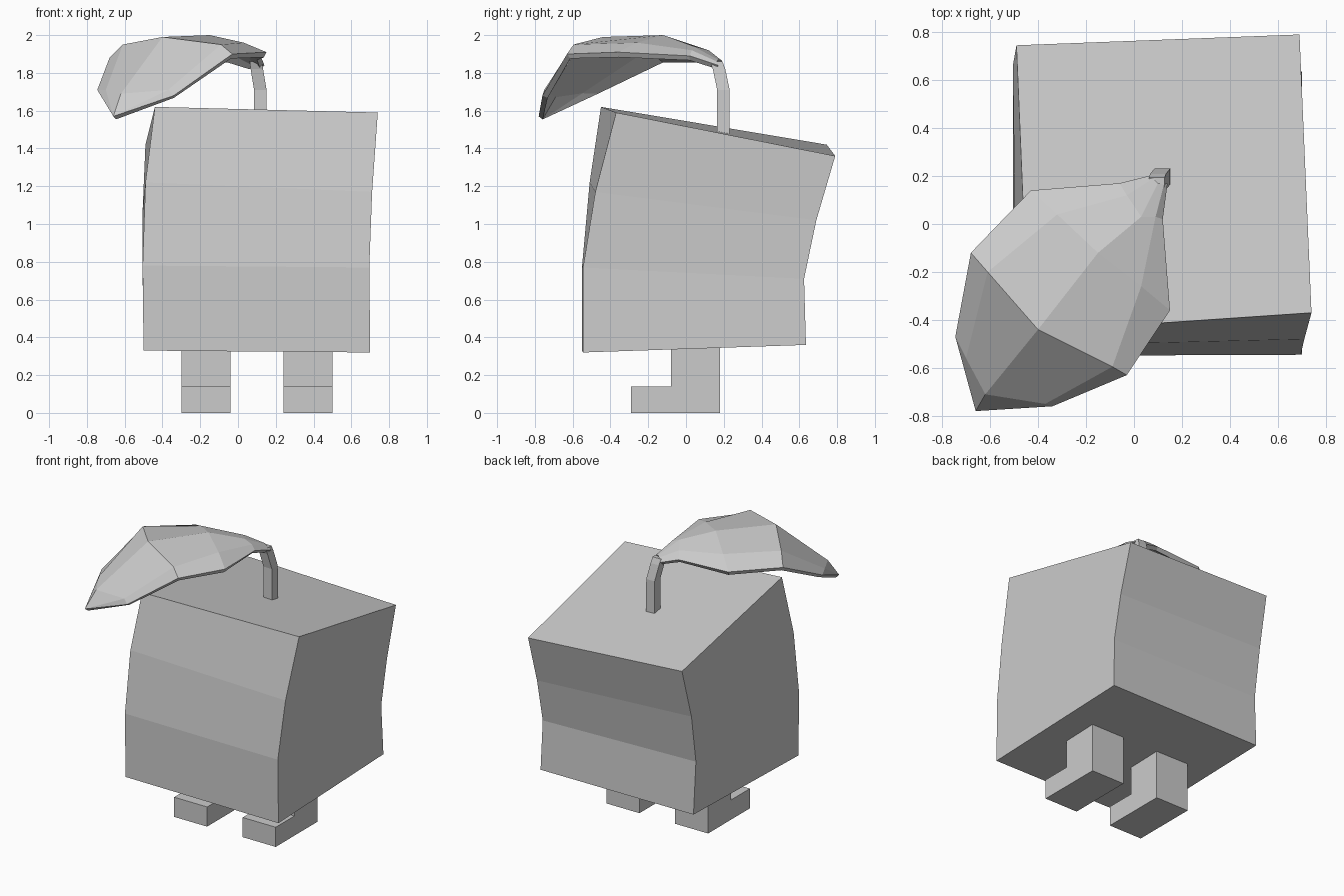
import bpy, bmesh

if "Cube" in bpy.data.objects:
    bpy.data.objects.remove(bpy.data.objects["Cube"])


def make(name, bm):
    mesh = bpy.data.meshes.new(name)
    bm.to_mesh(mesh)
    bm.free()
    ob = bpy.data.objects.new(name, mesh)
    bpy.context.collection.objects.link(ob)
    return ob


def loft(name, rings, closed=True):
    """Skin a list of equal-length sections; closed ones are capped."""
    bm = bmesh.new()
    rows = [[bm.verts.new(p) for p in r] for r in rings]
    n = len(rows[0])
    for a, b in zip(rows, rows[1:]):
        for i in range(n if closed else n - 1):
            j = (i + 1) % n
            bm.faces.new((a[i], a[j], b[j], b[i]))
    if closed:
        bm.faces.new(rows[0][::-1])
        bm.faces.new(rows[-1])
        bmesh.ops.recalc_face_normals(bm, faces=bm.faces)
    else:
        bmesh.ops.remove_doubles(bm, verts=bm.verts, dist=0.001)
        bm.normal_update()
        if sum(f.normal.z for f in bm.faces) < 0:
            bmesh.ops.reverse_faces(bm, faces=bm.faces)
    return make(name, bm)


# Leaning boxy body: four rings of four corners (FL, FR, BR, BL)
loft("body", [
    [(-.50, -.55, .33), (.70, -.545, .32), (.70, .635, .36), (-.50, .63, .36)],
    [(-.505, -.55, .78), (.695, -.545, .77), (.69, .625, .71), (-.505, .61, .73)],
    [(-.49, -.51, 1.22), (.71, -.48, 1.17), (.69, .69, 1.02), (-.505, .66, 1.07)],
    [(-.44, -.45, 1.62), (.74, -.37, 1.59), (.69, .79, 1.36), (-.49, .745, 1.42)],
])

# L-shaped legs with toes pointing forward
leg = [(-.29, 0), (.18, 0), (.18, .37), (-.08, .37), (-.08, .14), (-.29, .14)]
for name, x0, x1 in (("left_leg", -.30, -.04), ("right_leg", .24, .50)):
    loft(name, [[(x, y, z) for y, z in leg] for x in (x0, x1)])

# Square stem bending towards the leaf
h = .033
loft("stem", [
    [(x + sx * h, y + sy * h, z) for sx, sy in ((-1, -1), (1, -1), (1, 1), (-1, 1))]
    for x, y, z in ((.12, .198, 1.45), (.118, .198, 1.71), (.10, .175, 1.82), (.095, .16, 1.86))
])

# Drooping leaf: sections from stem to tip (left rim, shoulder, ridge, shoulder, right rim)
tip = (-.66, -.78, 1.57)
leaf = loft("leaf", [
    [(.06, .20, 1.84), (.08, .19, 1.865), (.10, .17, 1.87), (.125, .165, 1.86), (.14, .17, 1.84)],
    [(-.06, .17, 1.88), (-.03, .12, 1.92), (.03, .03, 1.945), (.09, .03, 1.92), (.12, .02, 1.89)],
    [(-.43, .14, 1.88), (-.32, .04, 1.94), (-.15, -.12, 2.0), (.03, -.26, 1.96), (.15, -.36, 1.91)],
    [(-.68, -.12, 1.88), (-.61, -.20, 1.95), (-.40, -.44, 1.99), (-.09, -.595, 1.95), (-.03, -.63, 1.90)],
    [(-.745, -.47, 1.71), (-.70, -.56, 1.71), (-.62, -.71, 1.69), (-.37, -.75, 1.71), (-.34, -.76, 1.68)],
    [tip] * 5,
], closed=False)
thick = leaf.modifiers.new("thickness", 'SOLIDIFY')
thick.thickness = .03
thick.offset = -1
